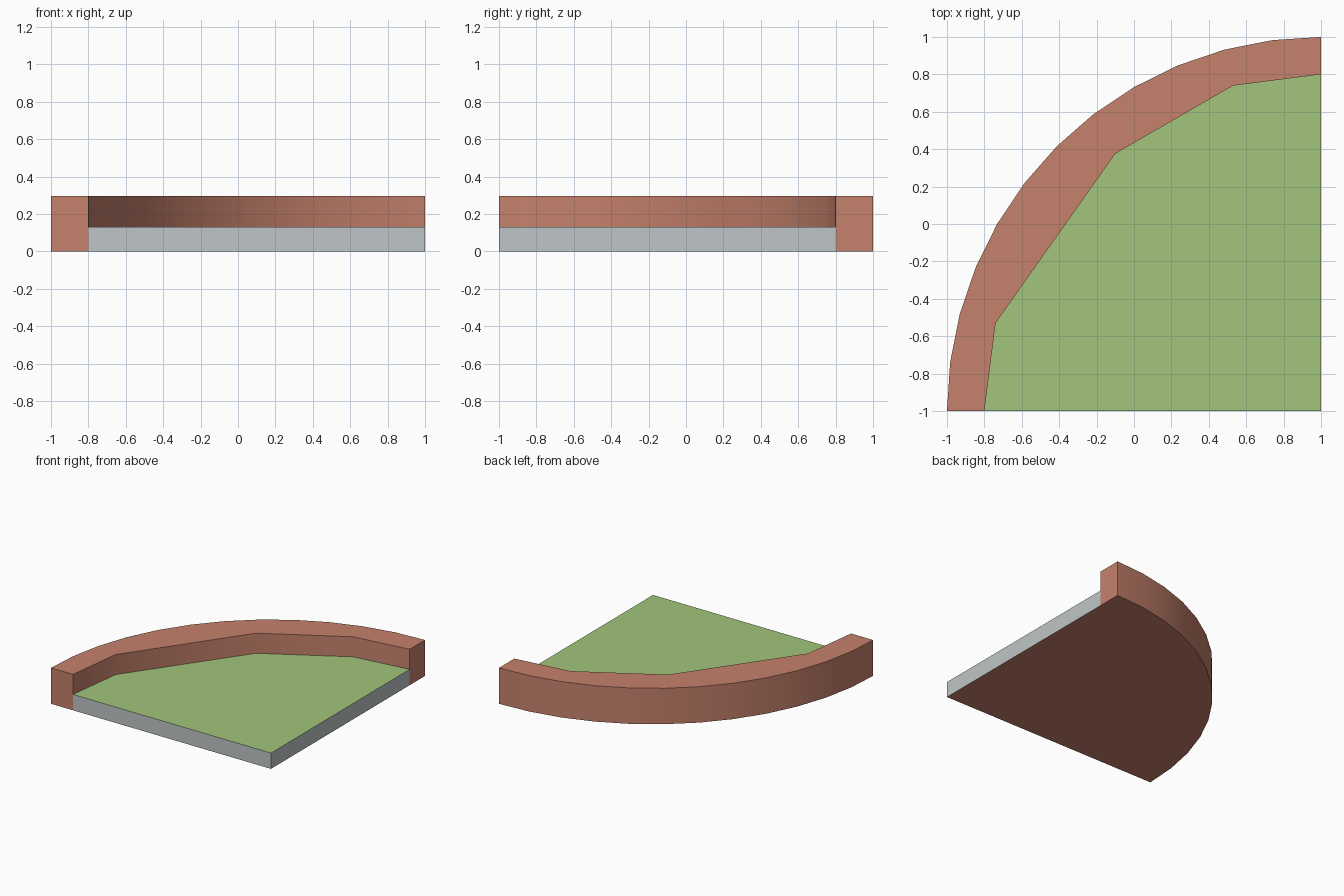
import bpy, bmesh
from math import sin, cos, radians

if "Cube" in bpy.data.objects:
    bpy.data.objects.remove(bpy.data.objects["Cube"])

CURB_TOP, FLOOR_TOP = 0.295, 0.13


def material(name, color):
    m = bpy.data.materials.new(name)
    m.diffuse_color = (*color, 1)
    m.use_nodes = True
    m.node_tree.nodes["Principled BSDF"].inputs["Base Color"].default_value = m.diffuse_color
    return m


brick = material("brick", (0.56, 0.22, 0.15))
grass = material("grass", (0.36, 0.56, 0.2))
stone = material("stone", (0.52, 0.56, 0.57))


def prism(name, outline, height, side, top, bottom):
    """Extrude a flat outline up from the ground; colour sides, top and bottom."""
    bm = bmesh.new()
    base = bm.faces.new([bm.verts.new((x, y, 0)) for x, y in outline])
    ext = bmesh.ops.extrude_face_region(bm, geom=[base], use_keep_orig=True)
    verts = [g for g in ext["geom"] if isinstance(g, bmesh.types.BMVert)]
    bmesh.ops.translate(bm, verts=verts, vec=(0, 0, height))
    bmesh.ops.recalc_face_normals(bm, faces=bm.faces)
    for f in bm.faces:
        f.material_index = 1 if f.normal.z > 0.5 else 2 if f.normal.z < -0.5 else 0
    mesh = bpy.data.meshes.new(name)
    bm.to_mesh(mesh)
    bm.free()
    for m in (side, top, bottom):
        mesh.materials.append(m)
    ob = bpy.data.objects.new(name, mesh)
    bpy.context.collection.objects.link(ob)
    bpy.ops.object.select_all(action='DESELECT')
    ob.select_set(True)
    bpy.context.view_layer.objects.active = ob
    bpy.ops.object.shade_smooth_by_angle(angle=radians(40))
    return ob


# Quarter circle about the front right corner, and the coarser inner edge
outer = [(1 - 2 * cos(radians(7.5 * i)), -1 + 2 * sin(radians(7.5 * i))) for i in range(13)]
inner = [(-0.8, -1), (-0.74, -0.53), (-0.1, 0.376), (0.53, 0.74), (1, 0.8)]

# Raised curved curb
prism("curb", outer + inner[::-1], CURB_TOP, brick, brick, brick)

# Ground slab inside the curb
prism("ground_slab", inner + [(1, -1)], FLOOR_TOP, stone, grass, brick)
